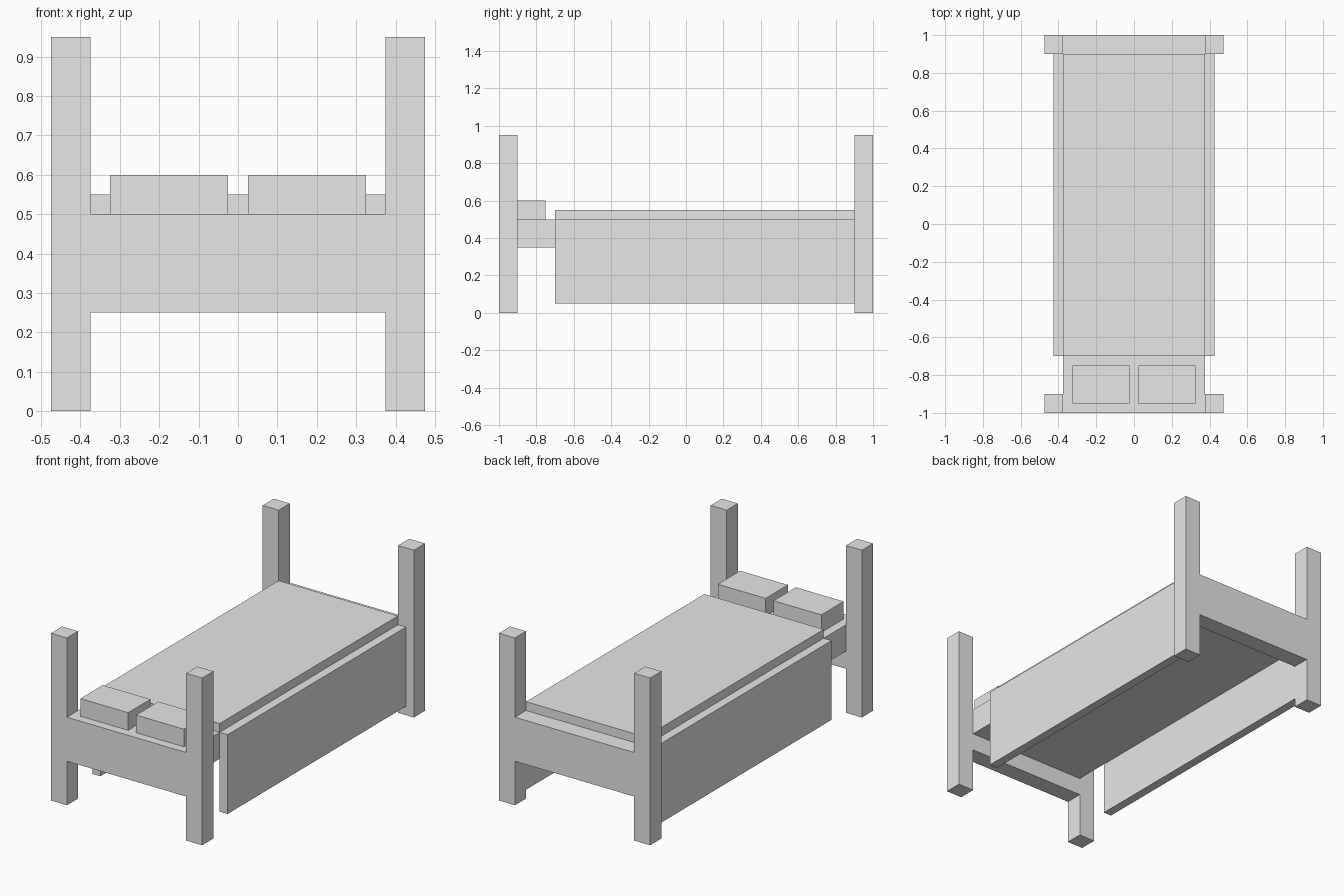
import bpy
from mathutils import Vector

cube = bpy.data.objects.get("Cube")
if cube:
    bpy.data.objects.remove(cube, do_unlink=True)

grey = bpy.data.materials.new("plain grey")
grey.use_nodes = True
colour = (0.8, 0.8, 0.8, 1)
grey.diffuse_color = colour
grey.node_tree.nodes["Principled BSDF"].inputs["Base Color"].default_value = colour


def box(name, low, high):
    """Add a flat-sided box between two opposite corners."""
    low, high = Vector(low), Vector(high)
    bpy.ops.mesh.primitive_cube_add(size=1)
    obj = bpy.context.object
    obj.name = name
    for v in obj.data.vertices:
        v.co = (low + high) / 2 + v.co * (high - low)
    obj.data.materials.append(grey)
    return obj


POST_IN, POST_OUT = 0.375, 0.475
BED_TOP = 0.5
BLANKET_START = -0.7

# Headboard and footboard, each between two tall posts
for end, y0, y1 in (("head", -1, -0.9), ("foot", 0.9, 1)):
    box(end + "board", (-POST_IN, y0, 0.25), (POST_IN, y1, BED_TOP))
    box(end + "_post_left", (POST_IN, y0, 0), (POST_OUT, y1, 0.95))
    box(end + "_post_right", (-POST_OUT, y0, 0), (-POST_IN, y1, 0.95))

# Mattress and the blanket lying on it
box("mattress", (-POST_IN, -0.9, 0.35), (POST_IN, 0.9, BED_TOP))
box("blanket_top", (-POST_IN, BLANKET_START, BED_TOP), (POST_IN, 0.9, 0.55))

# Hanging blanket sides and pillows, one per side
for side, s in (("left", 1), ("right", -1)):
    xs = sorted((s * POST_IN, s * 0.425))
    box("blanket_side_" + side, (xs[0], BLANKET_START, 0.05), (xs[1], 0.9, BED_TOP))
    xs = sorted((s * 0.025, s * 0.325))
    box("pillow_" + side, (xs[0], -0.95, BED_TOP), (xs[1], -0.75, 0.6))
